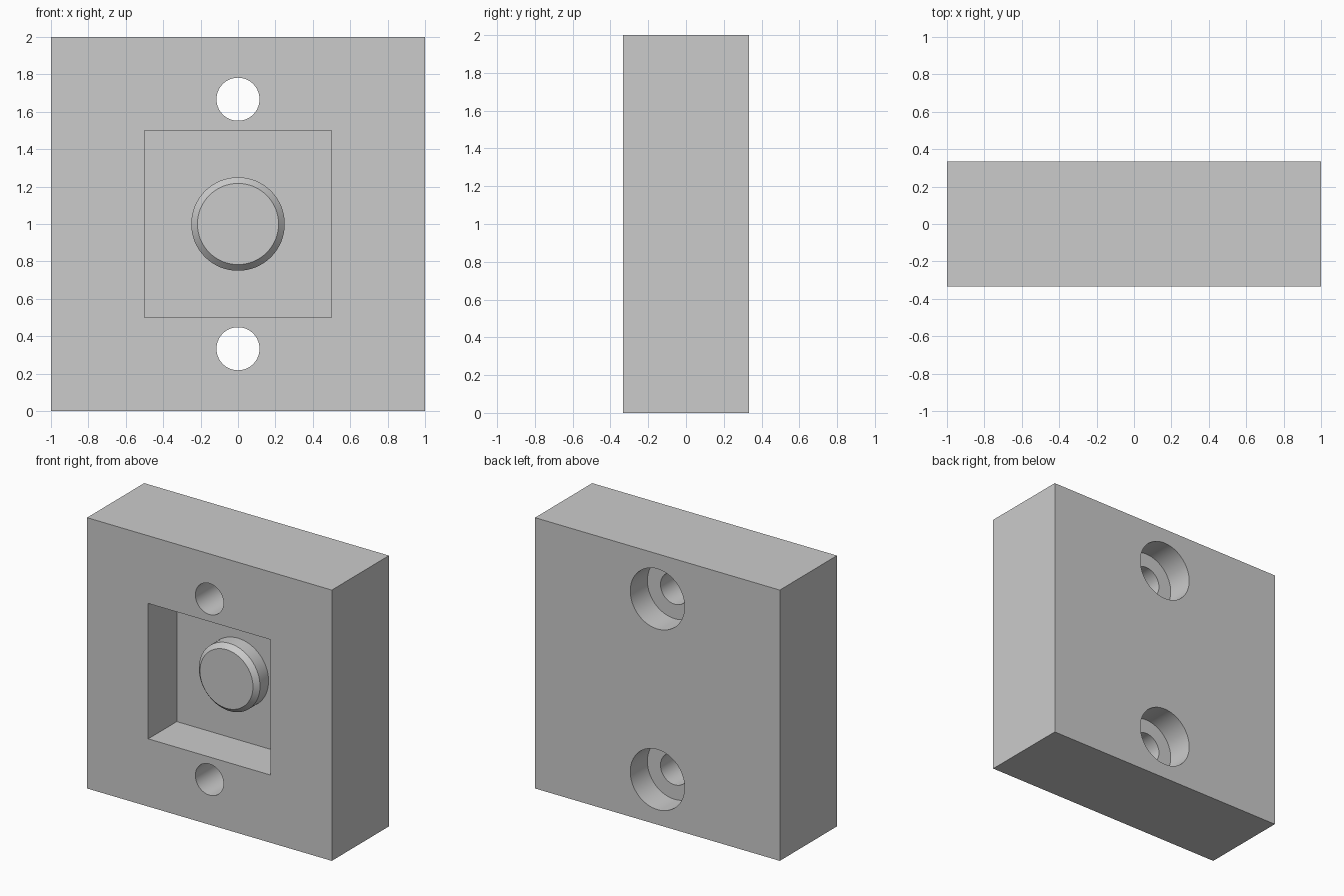
import bpy
import bmesh
import math
from mathutils import Matrix, Vector

cube = bpy.data.objects.get("Cube")
if cube:
    bpy.data.objects.remove(cube, do_unlink=True)

WIDTH, DEPTH, HEIGHT = 2.0, 0.667, 2.0
FRONT, BACK = -DEPTH / 2, DEPTH / 2
SIDES = 64

grey = bpy.data.materials.new("plain grey")
grey.use_nodes = True
grey.diffuse_color = (0.6, 0.6, 0.6, 1)
grey.node_tree.nodes["Principled BSDF"].inputs["Base Color"].default_value = (0.6, 0.6, 0.6, 1)


def finish(name, bm):
    bmesh.ops.recalc_face_normals(bm, faces=bm.faces)
    mesh = bpy.data.meshes.new(name)
    bm.to_mesh(mesh)
    bm.free()
    mesh.materials.append(grey)
    obj = bpy.data.objects.new(name, mesh)
    bpy.context.collection.objects.link(obj)
    return obj


def box(name, size, centre):
    bm = bmesh.new()
    bmesh.ops.create_cube(bm, size=1)
    bmesh.ops.scale(bm, vec=size, verts=bm.verts)
    bmesh.ops.translate(bm, vec=centre, verts=bm.verts)
    return finish(name, bm)


def turned(name, profile, z):
    """Revolve (radius, y) points about a front-to-back axis at height z."""
    bm = bmesh.new()
    rings = []
    for radius, y in profile:
        ring = []
        for i in range(SIDES):
            a = math.tau * i / SIDES
            ring.append(bm.verts.new((radius * math.cos(a), y, z + radius * math.sin(a))))
        rings.append(ring)
    for r1, r2 in zip(rings, rings[1:]):
        for i in range(SIDES):
            j = (i + 1) % SIDES
            bm.faces.new((r1[i], r1[j], r2[j], r2[i]))
    bm.faces.new(rings[0])
    bm.faces.new(rings[-1])
    return finish(name, bm)


def smooth(obj):
    bpy.ops.object.select_all(action="DESELECT")
    obj.select_set(True)
    bpy.context.view_layer.objects.active = obj
    bpy.ops.object.shade_smooth_by_angle(angle=math.radians(25))


# Block with a square recess in its front
block = box("block", (WIDTH, DEPTH, HEIGHT), (0, 0, HEIGHT / 2))
cutters = [box("recess_cutter", (1, 0.5, 1), (0, -0.25, HEIGHT / 2))]

# Two screw holes, counterbored from the back
for label, z in (("lower", 0.333), ("upper", 1.667)):
    step = BACK - 0.2
    profile = [(0.115, FRONT - 0.1), (0.115, step), (0.222, step), (0.222, BACK + 0.1)]
    cutters.append(turned(label + "_hole_cutter", profile, z))

for cutter in cutters:
    cut = block.modifiers.new(cutter.name, "BOOLEAN")
    cut.object = cutter
    cut.operation = "DIFFERENCE"
    cut.solver = "EXACT"

# Bake the cuts, then remove the cutters
bpy.context.view_layer.update()
evaluated = block.evaluated_get(bpy.context.evaluated_depsgraph_get())
block.data = bpy.data.meshes.new_from_object(evaluated)
block.modifiers.clear()
for cutter in cutters:
    bpy.data.objects.remove(cutter, do_unlink=True)
smooth(block)

# Round button with a chamfered rim, standing on the recess floor
button = turned("button", [(0.25, 0.01), (0.25, -0.1), (0.217, -0.135)], HEIGHT / 2)
smooth(button)
